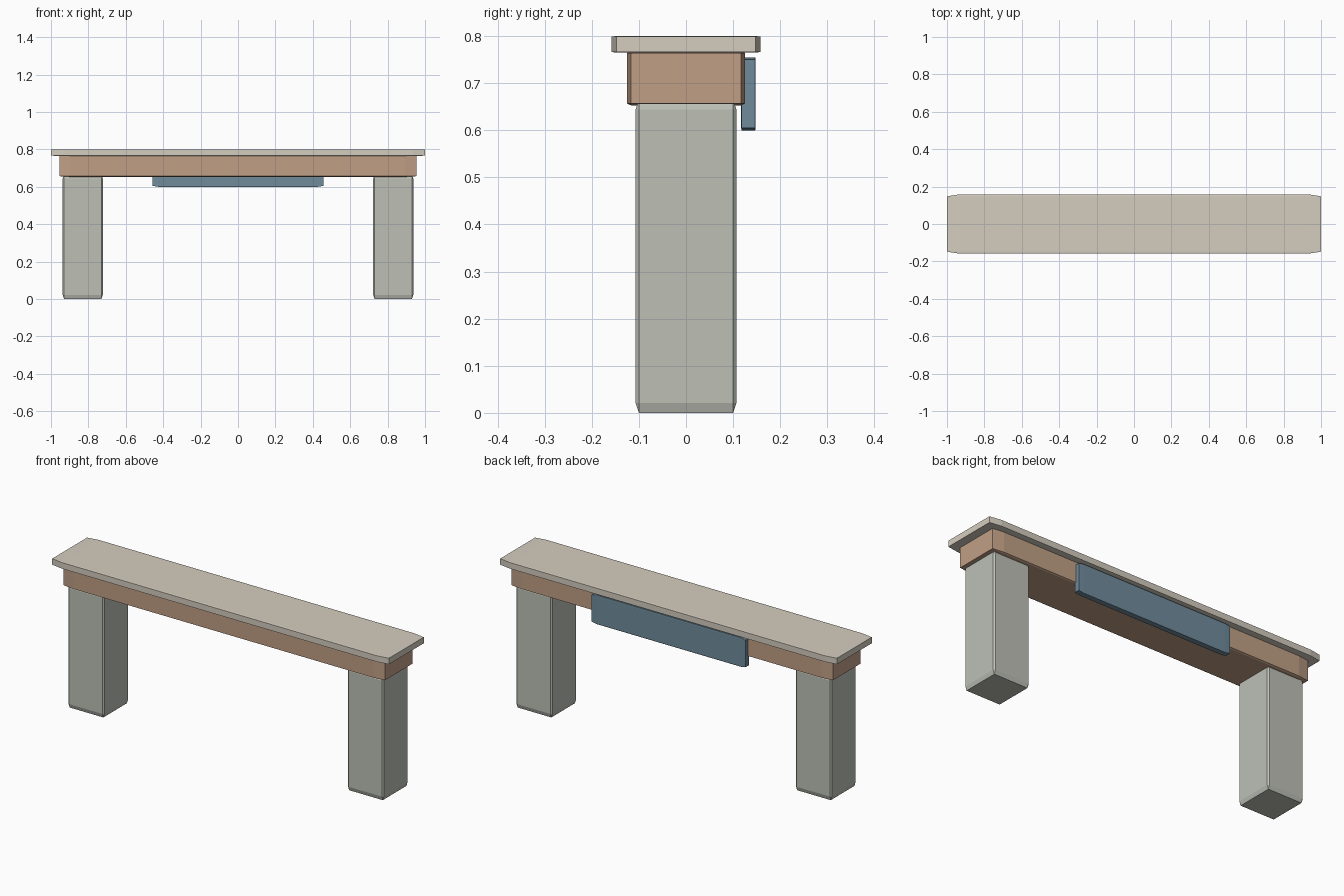
import bpy
import bmesh
from mathutils import Vector

if "Cube" in bpy.data.objects:
    bpy.data.objects.remove(bpy.data.objects["Cube"])

BEVEL = 0.032  # edge chamfer as a fraction of each dimension


def material(name, rgb):
    mat = bpy.data.materials.new(name)
    mat.diffuse_color = (*rgb, 1.0)
    mat.use_nodes = True
    mat.node_tree.nodes["Principled BSDF"].inputs["Base Color"].default_value = mat.diffuse_color
    return mat


def chamfered_box(name, low, high, mat):
    """Unit cube with flat chamfers, stretched to fill low..high."""
    low, high = Vector(low), Vector(high)
    bm = bmesh.new()
    bmesh.ops.create_cube(bm, size=1.0)
    bmesh.ops.bevel(bm, geom=bm.edges[:], offset=BEVEL, segments=1,
                    affect='EDGES', profile=0.5)
    bmesh.ops.scale(bm, vec=high - low, verts=bm.verts)
    bmesh.ops.translate(bm, vec=(low + high) / 2, verts=bm.verts)
    mesh = bpy.data.meshes.new(name)
    bm.to_mesh(mesh)
    bm.free()
    mesh.materials.append(mat)
    obj = bpy.data.objects.new(name, mesh)
    bpy.context.collection.objects.link(obj)
    return obj


cream = material("cream_top", (0.66, 0.61, 0.52))
wood = material("tan_wood", (0.53, 0.35, 0.24))
stone = material("grey_stone", (0.51, 0.53, 0.47))
blue = material("slate_blue", (0.16, 0.26, 0.33))

# Thin overhanging top
chamfered_box("table_top", (-1.0, -0.158, 0.765), (1.0, 0.158, 0.80), cream)

# Beam under the top
chamfered_box("apron_beam", (-0.955, -0.125, 0.653), (0.955, 0.125, 0.768), wood)

# Two square legs, set slightly into the beam
for side, x in (("left", -0.83), ("right", 0.83)):
    chamfered_box(side + "_leg", (x - 0.107, -0.107, 0.0),
                  (x + 0.107, 0.107, 0.665), stone)

# Panel on the back of the beam
chamfered_box("back_panel", (-0.457, 0.117, 0.60), (0.457, 0.148, 0.755), blue)
